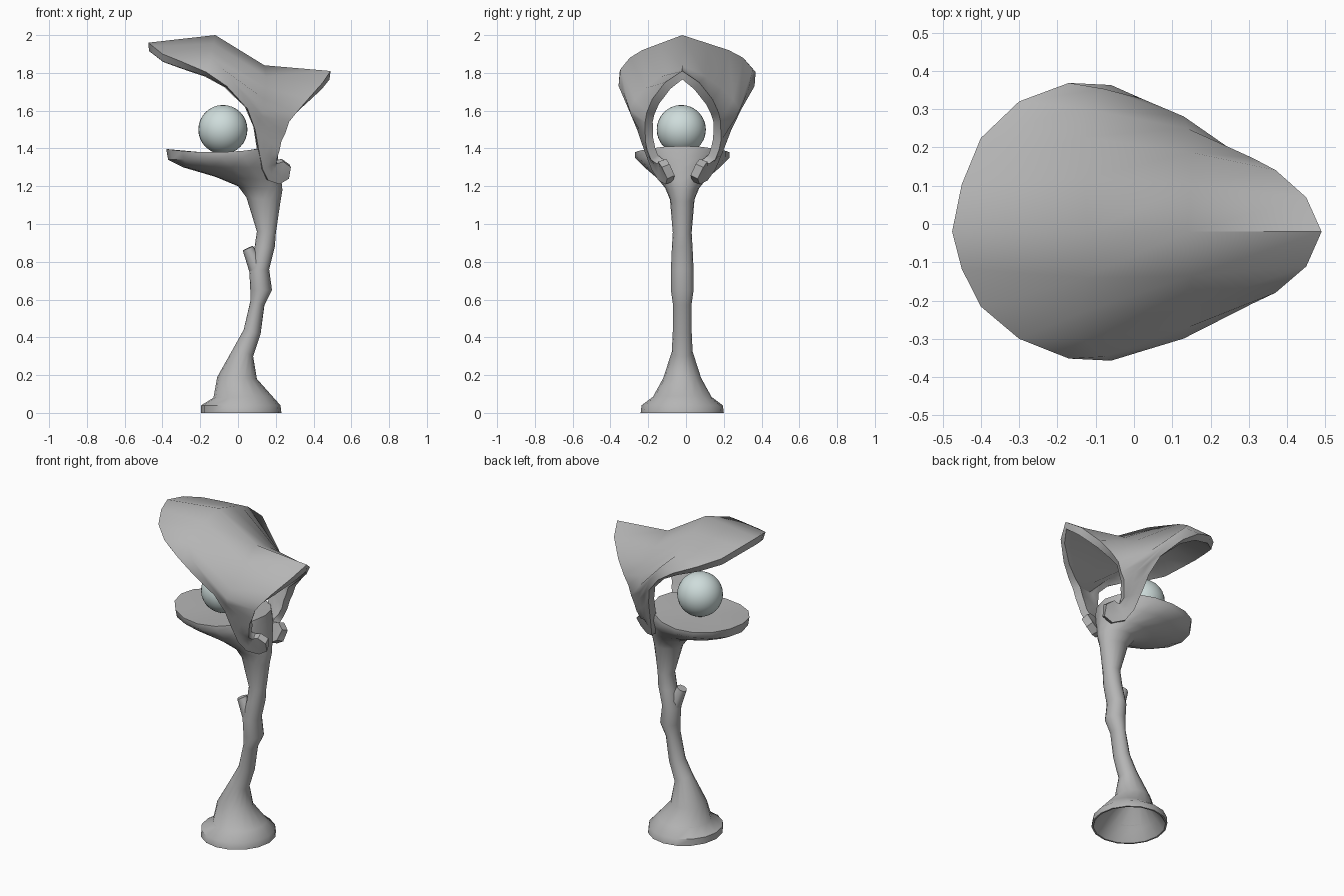
import bpy
import bmesh
import math
from mathutils import Vector

default_cube = bpy.data.objects.get("Cube")
if default_cube:
    bpy.data.objects.remove(default_cube, do_unlink=True)

UNIT = 0.01          # profile tables are written in hundredths
MIDLINE = -0.02      # the symmetry line sits slightly off centre
TWIST = -0.05        # the canopy sides skew a little from front to back


def make_material(name, red, green, blue):
    material = bpy.data.materials.new(name)
    material.use_nodes = True
    colour = (red, green, blue, 1)
    material.diffuse_color = colour
    shader = material.node_tree.nodes["Principled BSDF"]
    shader.inputs["Base Color"].default_value = colour
    return material


def select_only(obj):
    bpy.ops.object.select_all(action="DESELECT")
    obj.select_set(True)
    bpy.context.view_layer.objects.active = obj


def finish(obj, material, angle):
    """Assign the colour and smooth everything but the sharp edges."""
    obj.data.materials.clear()
    obj.data.materials.append(material)
    select_only(obj)
    bpy.ops.object.shade_smooth_by_angle(angle=math.radians(angle))


def object_from_bmesh(name, bm):
    mesh = bpy.data.meshes.new(name)
    bm.to_mesh(mesh)
    bm.free()
    obj = bpy.data.objects.new(name, mesh)
    bpy.context.collection.objects.link(obj)
    return obj


def loft(name, sections, first_tip, last_tip, sides=16):
    """Skin tilted elliptical rings; each end closes on a tip point."""
    bm = bmesh.new()
    rings = []
    for x_low, z_low, x_high, z_high, half_width in sections:
        low = Vector((x_low, 0, z_low)) * UNIT
        high = Vector((x_high, 0, z_high)) * UNIT
        middle, reach = (low + high) / 2, (high - low) / 2
        ring = []
        for k in range(sides):
            angle = math.tau * k / sides
            point = middle + reach * math.cos(angle)
            point.y = MIDLINE + half_width * UNIT * math.sin(angle)
            ring.append(bm.verts.new(point))
        rings.append(ring)
    for lower, upper in zip(rings, rings[1:]):
        for k in range(sides):
            n = (k + 1) % sides
            bm.faces.new((lower[k], lower[n], upper[n], upper[k]))
    for ring, (x, z) in ((rings[0], first_tip), (rings[-1], last_tip)):
        tip = bm.verts.new((x * UNIT, MIDLINE, z * UNIT))
        for k in range(sides):
            bm.faces.new((ring[k], ring[(k + 1) % sides], tip))
    bmesh.ops.recalc_face_normals(bm, faces=bm.faces)
    return object_from_bmesh(name, bm)


def mirrored_sheet(name, columns, thickness):
    """Skin columns from one foot, over the crown, to the other foot."""
    bm = bmesh.new()
    widest = max(point[1] for column in columns for point in column)

    def add_column(column, side):
        verts = []
        for x, y, z in column:
            weight = y / widest
            shift = MIDLINE * (1 - weight) + TWIST * x * UNIT * weight
            verts.append(bm.verts.new((x * UNIT, side * y * UNIT + shift, z * UNIT)))
        return verts

    strips = [add_column(column, -1) for column in reversed(columns[1:])]
    strips += [add_column(column, 1) for column in columns]
    for strip, following in zip(strips, strips[1:]):
        for k in range(len(strip) - 1):
            bm.faces.new((strip[k], strip[k + 1], following[k + 1], following[k]))
    obj = object_from_bmesh(name, bm)
    solid = obj.modifiers.new("thickness", "SOLIDIFY")
    solid.thickness = thickness
    solid.offset = -1
    select_only(obj)
    bpy.ops.object.modifier_apply(modifier=solid.name)
    return obj


def leg_column(front, back):
    """Evenly spaced points across a leg, from front edge to back edge."""
    front, back = Vector(front), Vector(back)
    return [tuple(front.lerp(back, k / 3)) for k in range(4)]


grey = make_material("matte grey", 0.46, 0.46, 0.46)
glass = make_material("pale frosted glass", 0.62, 0.72, 0.71)

# Hollow foot, leaning trunk and the tray it flares into
stand = loft("trunk_and_tray", [
    (-8, 18, 8, 17, 8),
    (-14, 6, 18, 6, 17),
    (-18.5, 0, 22, 0, 21),
    (-19.5, 0, 23, 0, 22),
    (-19.5, 4, 22.5, 4, 21.5),
    (-13, 8, 18, 9, 15.5),
    (-11, 19, 10, 18, 10),
    (-2, 35, 8, 30, 5.5),
    (3, 44, 12, 42, 5),
    (6.5, 59, 14, 57, 5),
    (6.5, 65, 18, 65, 6),
    (6, 75, 16.5, 76, 6),
    (8.5, 86, 19.5, 88, 5.5),
    (10, 96, 20, 95, 5),
    (4.5, 114, 22.5, 112, 6.5),
    (0, 120, 23.5, 118, 9),
    (-12, 125, 23, 123, 13),
    (-29, 130, 22, 130, 20),
    (-37, 134, 21, 136, 25),
    (-38, 137, 20, 139, 25),
], first_tip=(0, 25), last_tip=(-8, 137))
# Curl the tray rim up at its nose and at its back
for vert in stand.data.vertices:
    if vert.co.z > 1.365:
        vert.co.z += 0.3 * (vert.co.x + 0.08) ** 2
finish(stand, grey, 50)

# Broken twig on the front of the trunk
root, end = Vector((0.12, -0.025, 0.72)), Vector((0.052, -0.035, 0.872))
bpy.ops.mesh.primitive_cone_add(vertices=8, radius1=0.05, radius2=0.03,
                                depth=(end - root).length, location=(root + end) / 2)
twig = bpy.context.object
twig.name = "twig_stub"
twig.rotation_euler = (end - root).to_track_quat("Z", "Y").to_euler()
finish(twig, grey, 50)

# Glass globe resting on the tray
bpy.ops.mesh.primitive_uv_sphere_add(segments=32, ring_count=16, radius=0.13,
                                     location=(-0.08, -0.025, 1.5))
globe = bpy.context.object
globe.name = "glass_globe"
finish(globe, glass, 60)

# Canopy columns run front edge, ridge, saddle, back edge
crown = [
    [(-47.5, 0, 196), (-12, 0, 200), (14, 0, 184), (49, 0, 181)],
    [(-45, 11, 194), (-13, 13, 195.5), (15, 12, 178), (45, 9, 175)],
    [(-40, 22, 190), (-14, 23, 192), (15, 20, 172), (37, 16, 166)],
    [(-30, 31, 186), (-14, 30, 188), (14, 26, 166), (31, 19, 159)],
    [(-17, 36, 180.5), (-8, 35, 182), (13, 29, 161), (27, 20, 154)],
    [(-6, 36, 173), (2, 33, 170), (13, 28, 157), (25, 20, 148)],
]
# Legs narrow downward and curl inward and backward at the feet
legs = [leg_column(front, back) for front, back in (
    ((5, 30, 161), (23, 20, 144)),
    ((9, 25, 150), (22, 19, 139)),
    ((11, 21, 139), (20.5, 17, 134)),
    ((13, 17, 129), (20.5, 14, 132)),
    ((16, 13, 123), (21, 13, 132)),
    ((22, 9, 121), (24, 13, 133)),
    ((27, 8, 124), (28, 11, 130)),
)]
canopy = mirrored_sheet("canopy", crown + legs, 0.045)
finish(canopy, grey, 50)
